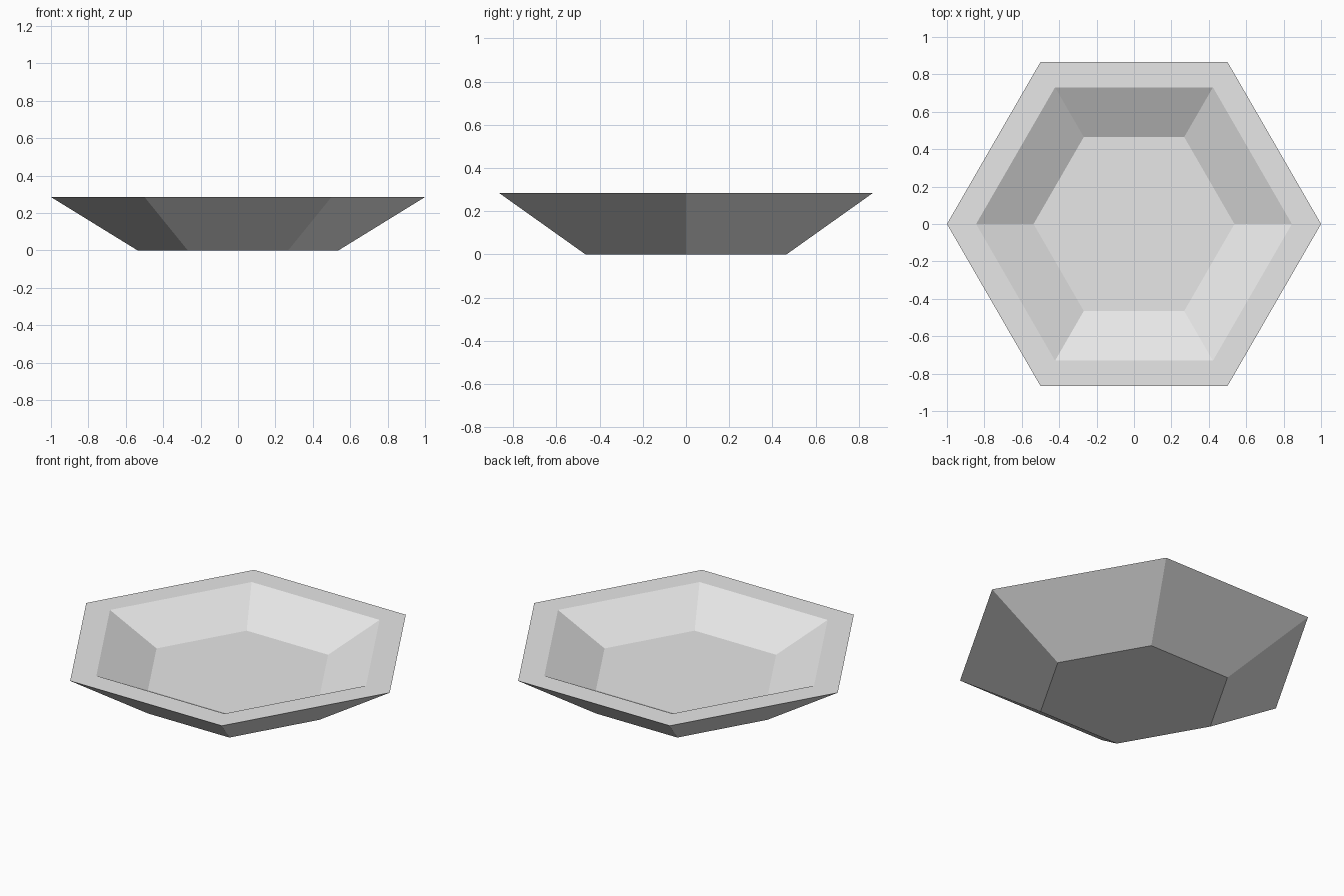
import bpy
import bmesh
from math import cos, sin, pi

if "Cube" in bpy.data.objects:
    bpy.data.objects.remove(bpy.data.objects["Cube"], do_unlink=True)

SIDES = 6
# (radius, height) from the base, over the rim, down to the inner floor
PROFILE = [(0.537, 0.0), (1.0, 0.285), (0.844, 0.285), (0.537, 0.138)]

# Light grey material
grey = bpy.data.materials.new("light grey")
grey.use_nodes = True
colour = (0.8, 0.8, 0.8, 1.0)
grey.diffuse_color = colour
grey.node_tree.nodes["Principled BSDF"].inputs["Base Color"].default_value = colour


def ring(bm, radius, height):
    angles = [2 * pi * i / SIDES for i in range(SIDES)]
    return [bm.verts.new((radius * cos(a), radius * sin(a), height)) for a in angles]


# Hexagonal dish: walls between rings, closed by base and inner floor
bm = bmesh.new()
rings = [ring(bm, r, z) for r, z in PROFILE]
for low, high in zip(rings, rings[1:]):
    for i in range(SIDES):
        j = (i + 1) % SIDES
        bm.faces.new((low[i], low[j], high[j], high[i]))
bm.faces.new(reversed(rings[0]))
bm.faces.new(rings[-1])
bmesh.ops.recalc_face_normals(bm, faces=bm.faces)

mesh = bpy.data.meshes.new("hexagonal_dish")
bm.to_mesh(mesh)
bm.free()
mesh.materials.append(grey)
dish = bpy.data.objects.new("hexagonal_dish", mesh)
bpy.context.collection.objects.link(dish)
